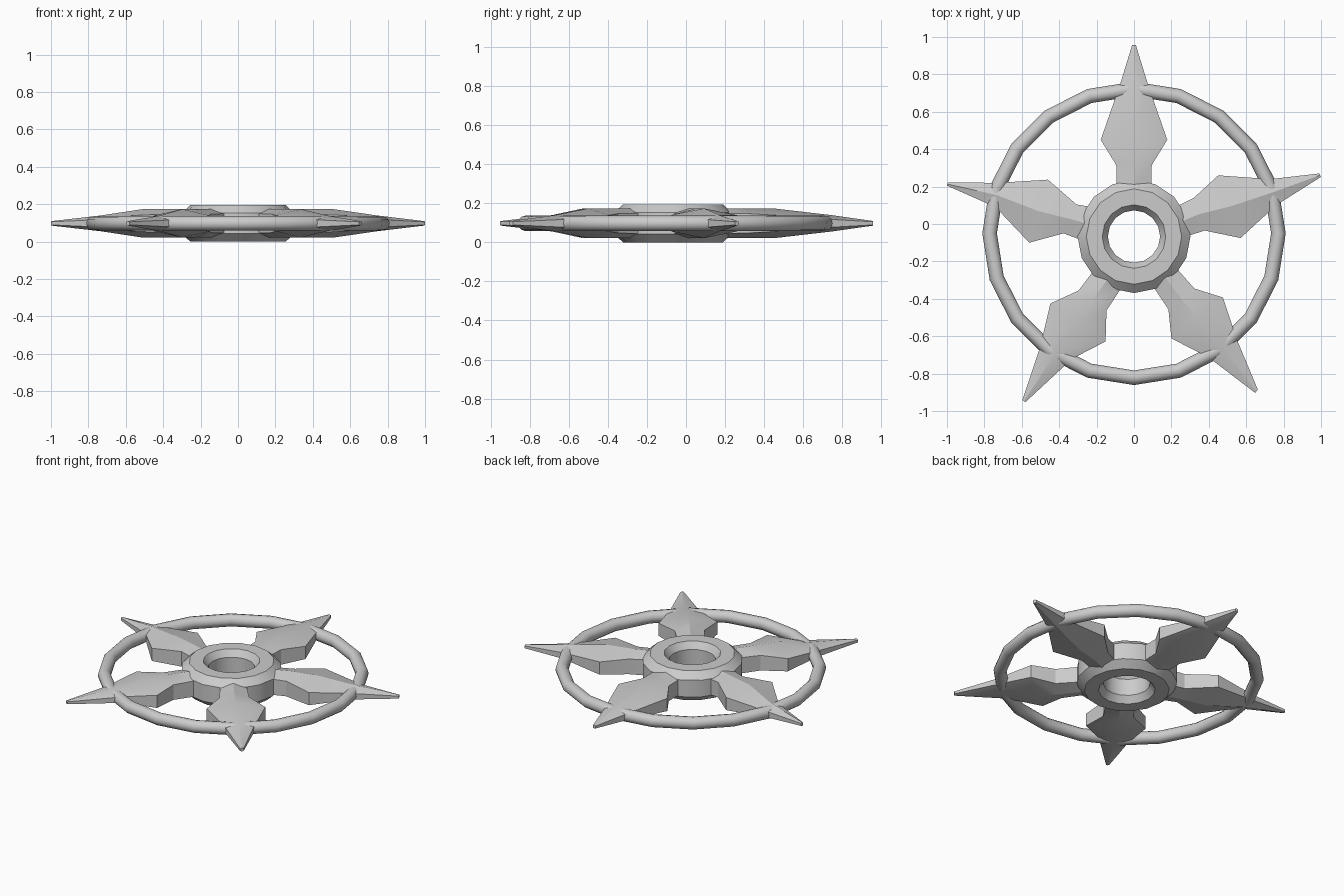
import bpy, bmesh, math
from mathutils import Vector

if "Cube" in bpy.data.objects:
    bpy.data.objects.remove(bpy.data.objects["Cube"])

MID_Z = 0.0975
HUB_Y = -0.067


def make_object(name, bm, angle):
    bmesh.ops.recalc_face_normals(bm, faces=bm.faces)
    mesh = bpy.data.meshes.new(name)
    bm.to_mesh(mesh)
    bm.free()
    ob = bpy.data.objects.new(name, mesh)
    bpy.context.collection.objects.link(ob)
    bpy.ops.object.select_all(action='DESELECT')
    ob.select_set(True)
    bpy.context.view_layer.objects.active = ob
    bpy.ops.object.shade_smooth_by_angle(angle=math.radians(angle))
    return ob


def revolve(name, profile, sides, cy, angle):
    """Spin a closed (radius, height) profile around the vertical axis."""
    bm = bmesh.new()
    rings = []
    for i in range(sides):
        a = 2 * math.pi * i / sides
        rings.append([bm.verts.new((r * math.cos(a), cy + r * math.sin(a), MID_Z + h))
                      for r, h in profile])
    n = len(profile)
    for i in range(sides):
        p, q = rings[i], rings[(i + 1) % sides]
        for j in range(n):
            k = (j + 1) % n
            bm.faces.new((p[j], q[j], q[k], p[k]))
    return make_object(name, bm, angle)


def blade(name, left, right):
    """Loft ridged sections: hub end, neck, shoulder, barb, tip."""
    centre_h = (0.076, 0.076, 0.076, 0.042, 0.012)
    edge_h = (0.052, 0.050, 0.042, 0.020, 0.008)
    bm = bmesh.new()
    sections = []
    for l, r, c, e in zip(left, right, centre_h, edge_h):
        l, r = Vector(l), Vector(r)
        m = (l + r) / 2
        sections.append([bm.verts.new((p.x, p.y, MID_Z + h)) for p, h in
                         ((l, -e), (l, e), (m, c), (r, e), (r, -e), (m, -c))])
    for p, q in zip(sections, sections[1:]):
        for j in range(6):
            k = (j + 1) % 6
            bm.faces.new((p[j], q[j], q[k], p[k]))
    bm.faces.new(sections[0])
    bm.faces.new(sections[-1])
    return make_object(name, bm, 25)


# Hub with bevelled outer rim and countersunk hole
upper = [(0.14, 0.055), (0.17, 0.0975), (0.255, 0.0975), (0.302, 0.055)]
revolve("hub", upper + [(r, -h) for r, h in reversed(upper)], 16, HUB_Y, 30)

# Round-section outer ring
tube = [(0.772 + 0.039 * math.cos(math.pi * i / 6), 0.039 * math.sin(math.pi * i / 6))
        for i in range(12)]
revolve("outer_ring", tube, 20, -0.05, 35)

# Five slightly irregular blades
top_side = [(0.093, 0.19), (0.095, 0.315), (0.178, 0.45), (0.075, 0.745), (0.01, 0.957)]
blade("blade_top", [(-x, y) for x, y in top_side], top_side)
blade("blade_right",
      [(0.22, 0.09), (0.32, 0.14), (0.45, 0.26), (0.73, 0.24), (0.99, 0.27)],
      [(0.27, -0.07), (0.377, -0.035), (0.57, -0.075), (0.76, 0.10), (1.0, 0.252)])
blade("blade_left",
      [(-0.27, -0.09), (-0.377, -0.05), (-0.56, -0.10), (-0.74, 0.09), (-1.0, 0.205)],
      [(-0.22, 0.09), (-0.307, 0.104), (-0.46, 0.237), (-0.73, 0.22), (-0.995, 0.222)])
blade("blade_lower_right",
      [(0.235, -0.245), (0.323, -0.345), (0.475, -0.393), (0.553, -0.625), (0.662, -0.885)],
      [(0.10, -0.33), (0.184, -0.457), (0.20, -0.612), (0.40, -0.714), (0.648, -0.903)])
blade("blade_lower_left",
      [(-0.07, -0.345), (-0.147, -0.463), (-0.152, -0.628), (-0.33, -0.72), (-0.58, -0.952)],
      [(-0.22, -0.255), (-0.297, -0.356), (-0.447, -0.425), (-0.50, -0.65), (-0.597, -0.942)])
